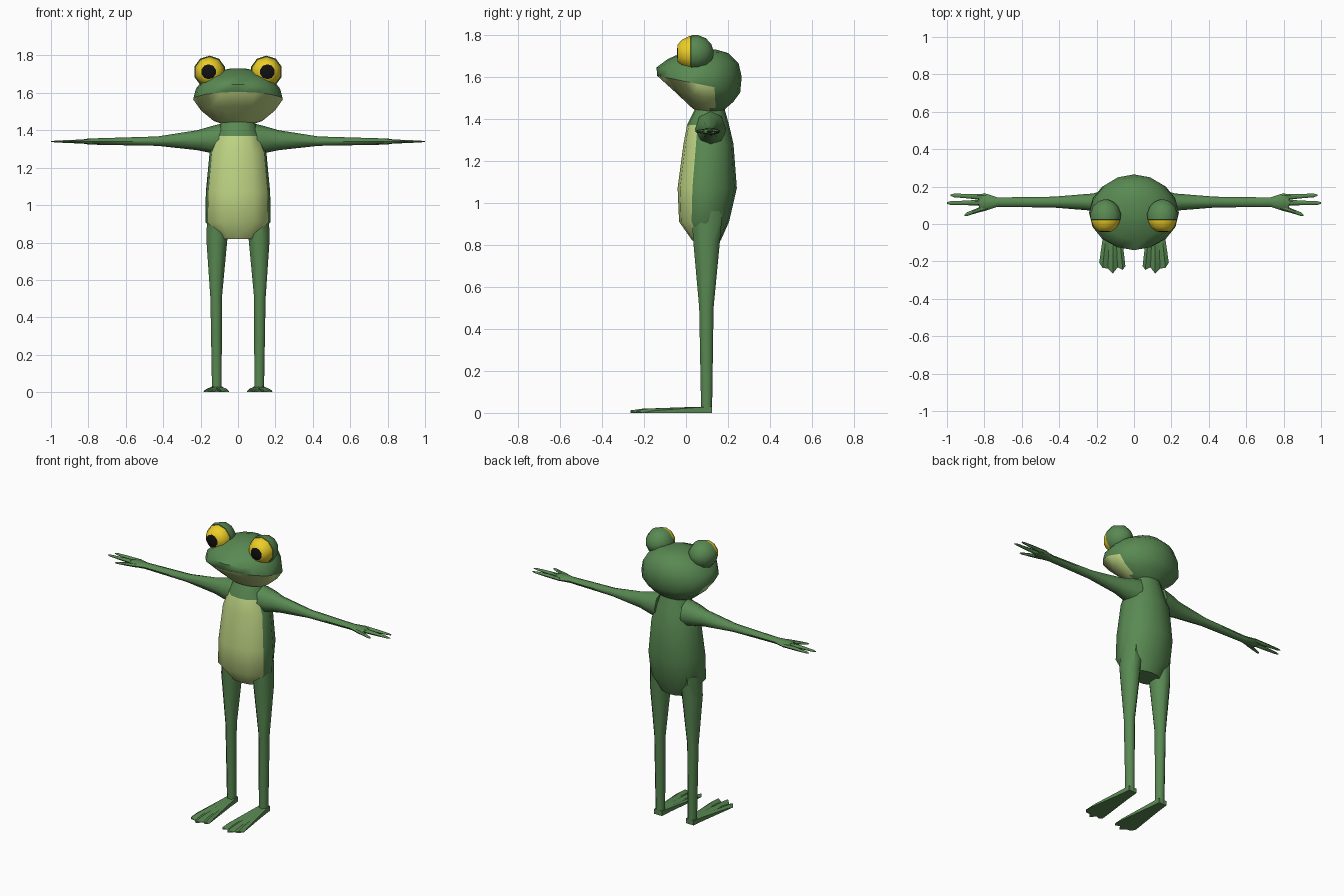
import bpy, bmesh, math
from mathutils import Vector as V

if "Cube" in bpy.data.objects:
    bpy.data.objects.remove(bpy.data.objects["Cube"])


def material(name, rgb):
    m = bpy.data.materials.new(name)
    m.diffuse_color = (*rgb, 1)
    m.use_nodes = True
    m.node_tree.nodes["Principled BSDF"].inputs["Base Color"].default_value = m.diffuse_color
    return m


GREEN = material("skin_green", (0.10, 0.25, 0.085))
PALE = material("belly_pale", (0.52, 0.66, 0.23))
YELLOW = material("eye_yellow", (0.85, 0.62, 0.02))
BLACK = material("pupil_black", (0.005, 0.005, 0.005))


def loft(name, rings, mats=(GREEN,), pick=None, mirror=False, sharp=50):
    """Skin a list of equal-length rings, cap both ends; pick(row, centre) gives the material."""
    bm = bmesh.new()
    rows = [[bm.verts.new(p) for p in r] for r in rings]
    n = len(rows[0])

    def add(verts, row):
        f = bm.faces.new(verts)
        f.smooth = True
        f.material_index = pick(row, f.calc_center_median()) if pick else 0

    for i in range(len(rows) - 1):
        for j in range(n):
            k = (j + 1) % n
            add((rows[i][j], rows[i][k], rows[i + 1][k], rows[i + 1][j]), i)
    add(rows[0], -1)
    add(rows[-1], len(rows))
    bmesh.ops.recalc_face_normals(bm, faces=bm.faces)
    me = bpy.data.meshes.new(name)
    bm.to_mesh(me)
    bm.free()
    me.set_sharp_from_angle(angle=math.radians(sharp))
    for m in mats:
        me.materials.append(m)
    ob = bpy.data.objects.new(name, me)
    bpy.context.collection.objects.link(ob)
    if mirror:
        ob.modifiers.new("mirror", "MIRROR")
    return ob


def ring(n, c, u, v, turn=0.0):
    """Ellipse of n points about c with half-axes u and v."""
    c, u, v = V(c), V(u), V(v)
    angles = [math.tau * (i + turn) / n for i in range(n)]
    return [c + u * math.cos(a) + v * math.sin(a) for a in angles]


# Torso: one half section, scaled ring by ring (z, half width, front y, back y)
half = [(0, -1), (0.5, -0.92), (0.92, -0.5), (1, 0.05), (0.78, 0.62), (0.42, 0.92), (0, 1)]
section = half + [(-x, y) for x, y in half[-2:0:-1]]
levels = [(0.82, 0.10, 0.03, 0.165), (0.91, 0.175, -0.033, 0.205), (1.07, 0.172, -0.04, 0.242),
          (1.28, 0.152, -0.012, 0.226), (1.37, 0.115, 0.005, 0.205), (1.46, 0.085, 0.05, 0.18)]
loft("torso", [[V((x * w, (f + b) / 2 + y * (b - f) / 2, z)) for x, y in section]
               for z, w, f, b in levels],
     (GREEN, PALE), lambda r, c: int(0 <= r < 4 and c.y < 0.045))

# Head: tilted rings (front y, front z, back y, back z, half width); ring 3 is the mouth line
skull = [(0.08, 1.42, 0.16, 1.42, 0.04), (0.03, 1.45, 0.19, 1.45, 0.13),
         (-0.055, 1.53, 0.225, 1.48, 0.197), (-0.138, 1.605, 0.258, 1.525, 0.24),
         (-0.14, 1.645, 0.265, 1.60, 0.225), (-0.085, 1.685, 0.25, 1.665, 0.183),
         (-0.01, 1.718, 0.20, 1.713, 0.11), (0.05, 1.73, 0.14, 1.73, 0.04)]
loft("head", [ring(16, (0, (f + b) / 2, (zf + zb) / 2), (w, 0, 0), (0, (b - f) / 2, (zb - zf) / 2))
              for f, zf, b, zb, w in skull],
     (GREEN, PALE), lambda r, c: int(r < 3 and c.y < 0.12))


def eye_ring(y, r, shift=0.0):
    return ring(10, (0.152 + shift, y, 1.713), (r, 0, 0), (0, 0, r), 0.5)


# Eyes: ball with a flat black pupil, and a lid over the back
loft("eyeball", [eye_ring(-0.043, 0.012, 0.006), eye_ring(-0.040, 0.040, 0.005),
                 eye_ring(-0.018, 0.064), eye_ring(0.015, 0.080), eye_ring(0.05, 0.078)],
     (YELLOW, BLACK), lambda r, c: int(r < 1), True)
loft("eyelid", [eye_ring(0.022, 0.078), eye_ring(0.024, 0.084), eye_ring(0.055, 0.086),
                eye_ring(0.095, 0.070), eye_ring(0.12, 0.042), eye_ring(0.131, 0.012)],
     mirror=True)

# Arms: (x, z, half depth, half height), ending in the spread palm
arm = [(0.09, 1.35, 0.075, 0.085), (0.15, 1.35, 0.066, 0.070), (0.22, 1.347, 0.046, 0.053),
       (0.43, 1.342, 0.029, 0.025), (0.73, 1.34, 0.025, 0.018), (0.80, 1.34, 0.048, 0.016),
       (0.83, 1.34, 0.038, 0.011)]
loft("arm", [ring(8, (x, 0.117, z), (0, a, 0), (0, 0, b)) for x, z, a, b in arm], mirror=True)

# Fingers: flat tapered spikes (start x, start y, tip x, tip y)
for name, x0, y0, x1, y1 in [("back_finger", 0.79, 0.143, 0.98, 0.154),
                             ("middle_finger", 0.80, 0.114, 1.0, 0.112),
                             ("front_finger", 0.78, 0.093, 0.905, 0.048)]:
    a, b = V((x0, y0, 1.34)), V((x1, y1, 1.34))
    loft(name, [ring(6, a.lerp(b, t), (0, w, 0), (0, 0, h))
                for t, w, h in [(0, 0.018, 0.013), (0.5, 0.012, 0.010),
                                (0.9, 0.010, 0.005), (1, 0.004, 0.002)]], mirror=True)

# Legs: (z, centre x, centre y, half width, half depth)
leg = [(0.0, 0.113, 0.098, 0.028, 0.028), (0.5, 0.117, 0.097, 0.033, 0.037),
       (0.82, 0.113, 0.098, 0.061, 0.069), (0.96, 0.105, 0.10, 0.064, 0.08)]
loft("leg", [ring(8, (x, y, z), (w, 0, 0), (0, d, 0), 0.5) for z, x, y, w, d in leg], mirror=True)

# Webbed feet: seven columns fan out from the heel, alternate ones raised as toe ridges
tips = [(0.046, -0.225), (0.060, -0.245), (0.088, -0.232), (0.113, -0.265),
        (0.140, -0.238), (0.168, -0.235), (0.186, -0.208)]
rows = []
for t, top in [(0, 0.03), (0.25, 0.028), (0.85, 0.020), (1, 0.012)]:
    pts = []
    for i, (x, y) in enumerate(tips):
        heel = V((0.113 + (i - 3) * 0.0093, 0.124, 0))
        spread = t * 0.8 if t < 0.3 else t
        p = heel.lerp(V((x, y, 0)), t)
        p.x = heel.x + (x - heel.x) * spread
        pts.append((p, top if i % 2 else top - 0.012 * t))
    rows.append([p + V((0, 0, z)) for p, z in pts] + [p for p, z in reversed(pts)])
loft("webbed_foot", rows, mirror=True, sharp=35)
